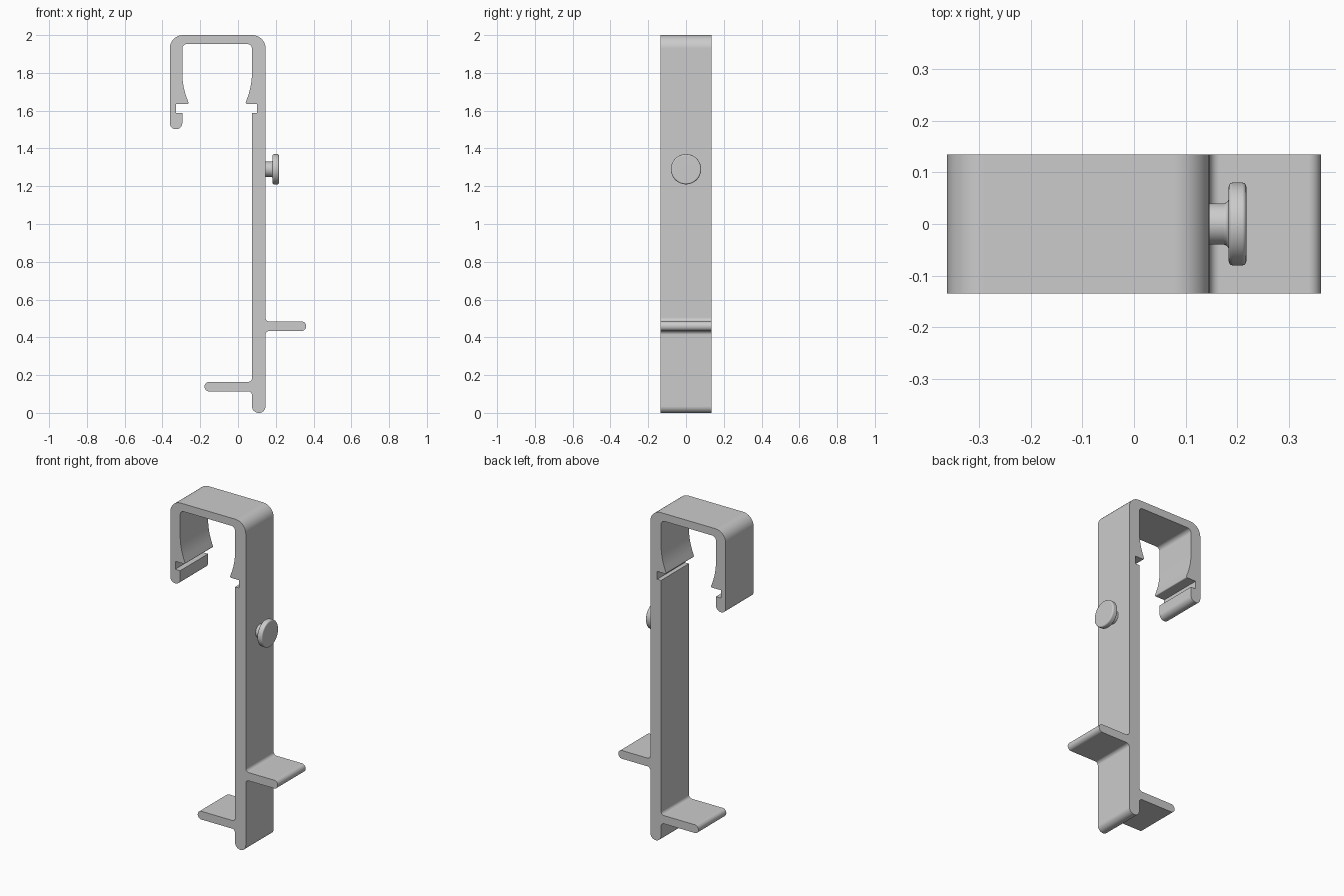
import bpy, bmesh, math
from mathutils import Vector, Matrix

if "Cube" in bpy.data.objects:
    bpy.data.objects.remove(bpy.data.objects["Cube"], do_unlink=True)

grey = bpy.data.materials.new("plain grey plastic")
grey.use_nodes = True
grey.diffuse_color = (0.6, 0.6, 0.6, 1)
grey.node_tree.nodes["Principled BSDF"].inputs["Base Color"].default_value = (0.6, 0.6, 0.6, 1)

DEPTH = 0.268
STEM_IN, STEM_OUT = 0.074, 0.146
LEG_IN, LEG_OUT = -0.295, -0.361


def rounded(points, steps=8, closed=True):
    """Replace each (x, z, radius) corner by an arc."""
    out = []
    n = len(points)
    for i, (x, z, r) in enumerate(points):
        p = Vector((x, z))
        if r == 0 or (not closed and i in (0, n - 1)):
            out.append(p)
            continue
        u = (Vector(points[i - 1][:2]) - p).normalized()
        v = (Vector(points[(i + 1) % n][:2]) - p).normalized()
        half = u.angle(v) / 2
        centre = p + (u + v).normalized() * (r / math.sin(half))
        a = p + u * (r / math.tan(half)) - centre
        b = p + v * (r / math.tan(half)) - centre
        turn = a.angle_signed(b)
        for k in range(steps + 1):
            out.append(centre + Matrix.Rotation(-turn * k / steps, 2) @ a)
    return out


def finish(name, bm):
    bmesh.ops.recalc_face_normals(bm, faces=bm.faces)
    mesh = bpy.data.meshes.new(name)
    bm.to_mesh(mesh)
    bm.free()
    mesh.materials.append(grey)
    obj = bpy.data.objects.new(name, mesh)
    bpy.context.collection.objects.link(obj)
    bpy.ops.object.select_all(action="DESELECT")
    obj.select_set(True)
    bpy.context.view_layer.objects.active = obj
    bpy.ops.object.shade_smooth_by_angle(angle=math.radians(35))
    weighted = obj.modifiers.new("weighted normals", "WEIGHTED_NORMAL")
    weighted.keep_sharp = True
    return obj


# Hook, stem and both shelves: one outline, extruded through the depth
outline = [
    # outside of the hook
    (LEG_OUT, 2, 0.07), (STEM_OUT, 2, 0.07),
    # outer shelf
    (STEM_OUT, 0.484, 0.02), (0.361, 0.484, 0.024),
    (0.361, 0.434, 0.024), (STEM_OUT, 0.434, 0.02),
    # rounded foot
    (STEM_OUT, 0, 0.035), (STEM_IN, 0, 0.035),
    # inner shelf
    (STEM_IN, 0.114, 0.02), (-0.177, 0.114, 0.024),
    (-0.177, 0.164, 0.024), (STEM_IN, 0.164, 0.02),
    # notch and barb on the stem
    (STEM_IN, 1.588, 0), (0.1, 1.588, 0), (0.1, 1.636, 0),
    (0.038, 1.636, 0.006), (STEM_IN, 1.735, 0.38),
    # inside of the hook
    (STEM_IN, 1.953, 0.025), (LEG_IN, 1.953, 0.025),
    # barb and notch on the short leg
    (LEG_IN, 1.735, 0.38), (-0.26, 1.636, 0.006),
    (-0.328, 1.636, 0), (-0.328, 1.588, 0), (LEG_IN, 1.588, 0),
    # rounded end of the short leg
    (LEG_IN, 1.502, 0.032), (LEG_OUT, 1.502, 0.032),
]
bm = bmesh.new()
face = bm.faces.new([bm.verts.new((p.x, -DEPTH / 2, p.y)) for p in rounded(outline)])
extruded = bmesh.ops.extrude_face_region(bm, geom=[face], use_keep_orig=True)
moved = [g for g in extruded["geom"] if isinstance(g, bmesh.types.BMVert)]
bmesh.ops.translate(bm, verts=moved, vec=(0, DEPTH, 0))
finish("hook_bracket", bm)

# Button: turned profile around a sideways axis
button = [
    (0.14, 0, 0), (0.14, 0.04, 0), (0.183, 0.04, 0.01),
    (0.183, 0.08, 0.008), (0.217, 0.08, 0.008), (0.217, 0, 0),
]
bm = bmesh.new()
verts = [bm.verts.new((p.x, 0, p.y)) for p in rounded(button, 5, closed=False)]
edges = [bm.edges.new(pair) for pair in zip(verts, verts[1:])]
bmesh.ops.spin(bm, geom=verts + edges, cent=(0, 0, 0), axis=(1, 0, 0),
               angle=math.tau, steps=64, use_duplicate=False)
bmesh.ops.remove_doubles(bm, verts=bm.verts, dist=0.0002)
knob = finish("side_button", bm)
knob.location.z = 1.29
